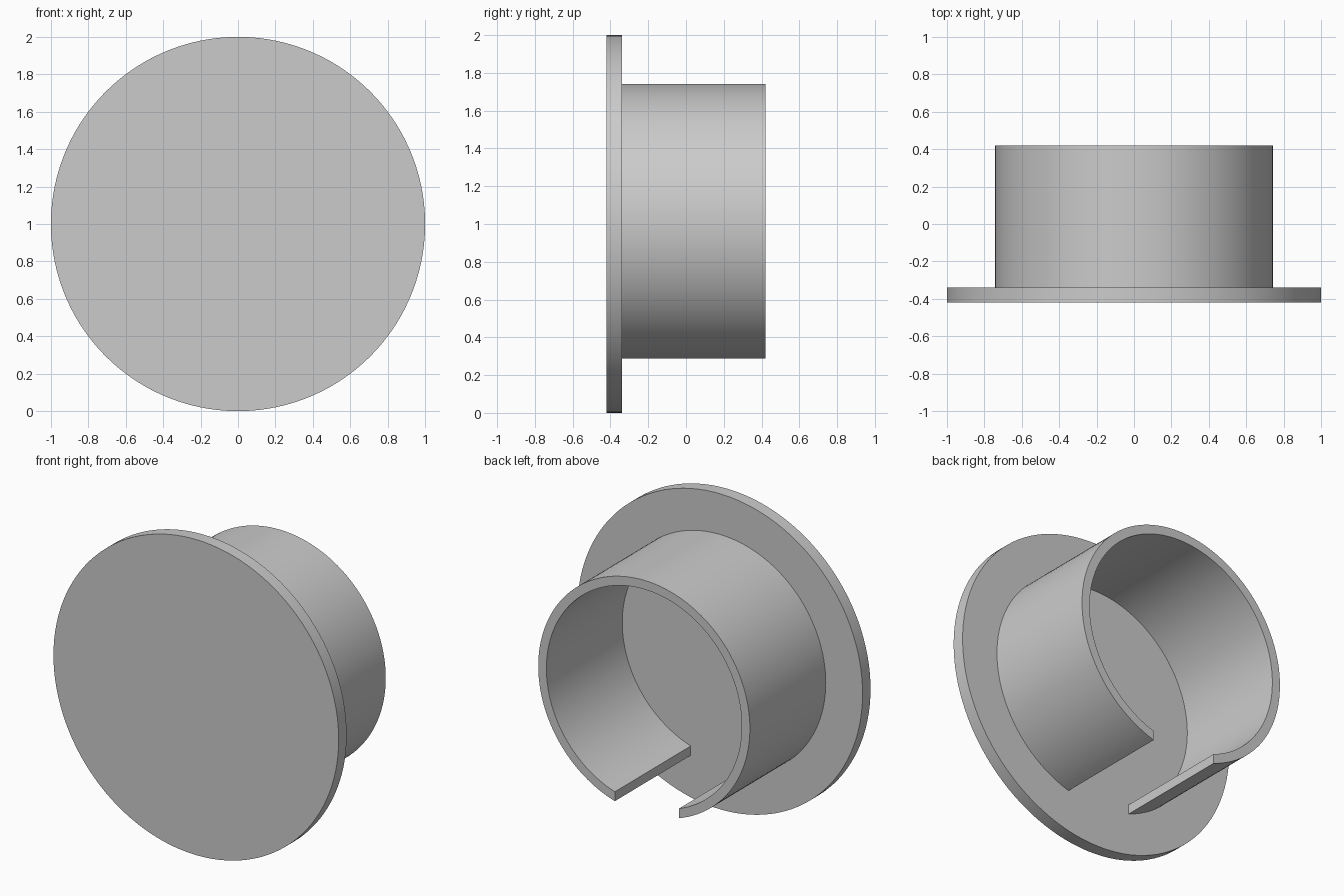
import bpy
import bmesh
from math import asin, cos, sin, pi, radians

cube = bpy.data.objects.get("Cube")
if cube:
    bpy.data.objects.remove(cube, do_unlink=True)

CENTRE_Z = 1.0
FRONT, PLATE_BACK, BACK = -0.42, -0.34, 0.42
OUTER, INNER = 0.742, 0.685
GAP_LEFT, GAP_RIGHT = 0.205, 0.245   # slot reach on each side of the centre
SEGMENTS = 120

grey = bpy.data.materials.new("light grey")
grey.use_nodes = True
colour = (0.6, 0.6, 0.6, 1)
grey.diffuse_color = colour
grey.node_tree.nodes["Principled BSDF"].inputs["Base Color"].default_value = colour


def arc(radius, start, end, count):
    """Points in the x-z plane, with angles measured from straight down."""
    for i in range(count):
        a = start + (end - start) * i / (count - 1)
        yield radius * sin(a), CENTRE_Z - radius * cos(a)


def extrude_profile(name, points, y0, y1):
    """Solid with a flat x-z outline running from y0 to y1."""
    bm = bmesh.new()
    face = bm.faces.new([bm.verts.new((x, y0, z)) for x, z in points])
    out = bmesh.ops.extrude_face_region(bm, geom=[face], use_keep_orig=True)
    moved = [g for g in out["geom"] if isinstance(g, bmesh.types.BMVert)]
    bmesh.ops.translate(bm, verts=moved, vec=(0, y1 - y0, 0))
    bmesh.ops.recalc_face_normals(bm, faces=bm.faces)
    mesh = bpy.data.meshes.new(name)
    bm.to_mesh(mesh)
    bm.free()
    mesh.materials.append(grey)
    obj = bpy.data.objects.new(name, mesh)
    bpy.context.collection.objects.link(obj)
    bpy.ops.object.select_all(action="DESELECT")
    obj.select_set(True)
    bpy.context.view_layer.objects.active = obj
    bpy.ops.object.shade_smooth_by_angle(angle=radians(30))
    return obj


# Round front plate
step = 2 * pi / SEGMENTS
extrude_profile("front_plate", list(arc(1, 0, 2 * pi - step, SEGMENTS)),
                FRONT, PLATE_BACK)


# Open collar: outer arc and inner arc joined by upright ends at the slot
def slotted_arc(radius):
    return list(arc(radius, asin(GAP_LEFT / radius),
                    2 * pi - asin(GAP_RIGHT / radius), SEGMENTS))


extrude_profile("slotted_collar", slotted_arc(OUTER) + slotted_arc(INNER)[::-1],
                PLATE_BACK, BACK)
